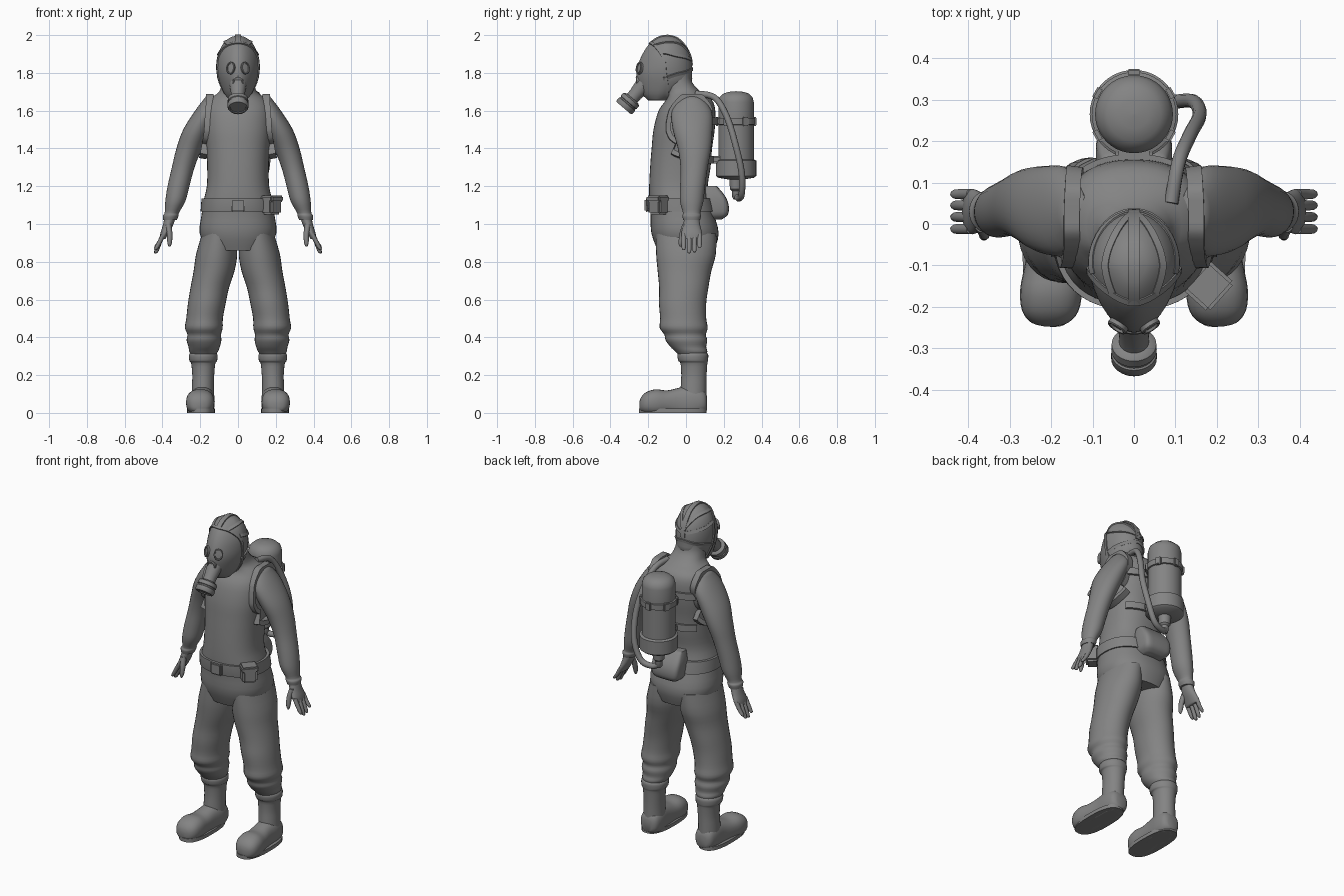
import bpy, bmesh, math
from mathutils import Vector, Matrix
from mathutils.bvhtree import BVHTree

old = bpy.data.objects.get("Cube")
if old:
    bpy.data.objects.remove(old, do_unlink=True)

grey = bpy.data.materials.new("plain_grey")
grey.use_nodes = True
tone = (0.23, 0.23, 0.23, 1)
grey.diffuse_color = tone
for node in grey.node_tree.nodes:
    if node.type == 'BSDF_PRINCIPLED':
        node.inputs["Base Color"].default_value = tone


def finish(name, bm, angle=40):
    bmesh.ops.recalc_face_normals(bm, faces=bm.faces)
    mesh = bpy.data.meshes.new(name)
    bm.to_mesh(mesh)
    bm.free()
    mesh.materials.append(grey)
    mesh.shade_smooth()
    mesh.set_sharp_from_angle(angle=math.radians(angle))
    obj = bpy.data.objects.new(name, mesh)
    bpy.context.collection.objects.link(obj)
    return obj


def smooth_path(pts, steps, closed=False):
    """Catmull-Rom samples through points of any dimension."""
    n, out = len(pts), []
    get = (lambda i: pts[i % n]) if closed else (lambda i: pts[min(max(i, 0), n - 1)])
    for i in range(n if closed else n - 1):
        a, b, c, d = get(i - 1), get(i), get(i + 1), get(i + 2)
        for k in range(steps):
            t = k / steps
            out.append(tuple(q + t * (r - p) / 2 + t * t * (2 * p - 5 * q + 4 * r - s) / 2
                             + t ** 3 * (3 * q - p - 3 * r + s) / 2
                             for p, q, r, s in zip(a, b, c, d)))
    if not closed:
        out.append(tuple(pts[-1]))
    return out


def bridge(bm, rings, closed=False):
    n = len(rings[0])
    pairs = list(zip(rings, rings[1:])) + ([(rings[-1], rings[0])] if closed else [])
    for a, b in pairs:
        for i in range(n):
            j = (i + 1) % n
            bm.faces.new((a[i], a[j], b[j], b[i]))
    if not closed:
        bm.faces.new(rings[0])
        bm.faces.new(rings[-1])


def loft(name, sections, sides=28, power=2, along_y=False, taper=0, flip=1, steps=3):
    """Skin through sections (x, y, z, radius, radius); power squares them off."""
    bm, rings = bmesh.new(), []
    for x, y, z, ra, rb in smooth_path(sections, steps):
        ring = []
        for i in range(sides):
            t = math.tau * i / sides
            c, s = math.cos(t), math.sin(t)
            u = math.copysign(abs(c) ** (2 / power), c) * ra
            v = math.copysign(abs(s) ** (2 / power), s) * rb
            u *= 1 + taper * min(s, 0)
            co = (x + u, y, max(z + v, 0)) if along_y else (x + u, y + v, z)
            ring.append(bm.verts.new((co[0] * flip, co[1], co[2])))
        rings.append(ring)
    bridge(bm, rings)
    return finish(name, bm, 60)


def lathe(name, profile, origin, axis=(0, 0, 1), sides=32, stretch=1):
    """Turn (radius, height) points around an axis."""
    turn = Vector(axis).to_track_quat('Z', 'Y').to_matrix()
    bm, rings = bmesh.new(), []
    for r, h in profile:
        ring = [Vector((r * math.cos(math.tau * i / sides),
                        stretch * r * math.sin(math.tau * i / sides), h)) for i in range(sides)]
        rings.append([bm.verts.new(Vector(origin) + turn @ p) for p in ring])
    bridge(bm, rings)
    return finish(name, bm)


def block(name, centre, size, turn=0, bevel=0.008):
    bm = bmesh.new()
    bmesh.ops.create_cube(bm, size=1, matrix=Matrix.Translation(centre)
                          @ Matrix.Rotation(turn, 4, 'Z') @ Matrix.Diagonal((*size, 1)))
    bmesh.ops.bevel(bm, geom=bm.edges[:], offset=bevel, segments=2, affect='EDGES')
    return finish(name, bm, 50)


def surface(*objs):
    verts, polys = [], []
    for o in objs:
        base = len(verts)
        verts += [v.co.copy() for v in o.data.vertices]
        polys += [[base + i for i in p.vertices] for p in o.data.polygons]
    return BVHTree.FromPolygons(verts, polys)


def strap(name, pts, centre, width, thick, tree, closed=False, flip=1):
    """Flat band laid on a surface, facing away from the centre."""
    mirror = Vector((flip, 1, 1))
    centre = Vector(centre) * mirror
    path = []
    for p in smooth_path(pts, 8, closed):
        p = Vector(p) * mirror
        out = (p - centre).normalized()
        hit = tree.ray_cast(p + out * 0.06, -out, 0.12)[0]
        path.append(hit or p)
    bm, rings, n = bmesh.new(), [], len(path)
    for i, p in enumerate(path):
        after = path[(i + 1) % n] if closed else path[min(i + 1, n - 1)]
        tangent = (after - path[i - 1 if closed else max(i - 1, 0)]).normalized()
        out = (p - centre).normalized()
        side = tangent.cross(out).normalized() * width / 2
        rings.append([bm.verts.new(p + s * side + h * out)
                      for s, h in ((-1, -0.012), (1, -0.012), (1, thick), (-1, thick))])
    bridge(bm, rings, closed)
    return finish(name, bm)


# Body
torso = loft("torso", [(0, 0, .86, .16, .15), (0, -.005, .95, .203, .178), (0, -.02, 1.05, .193, .168),
                       (0, -.035, 1.12, .183, .16), (0, -.04, 1.2, .165, .155), (0, -.03, 1.3, .163, .16),
                       (0, -.022, 1.4, .168, .16), (0, -.01, 1.5, .178, .162), (0, .005, 1.6, .175, .15),
                       (0, .015, 1.66, .15, .12), (0, -.015, 1.7, .1, .092),
                       (0, -.045, 1.75, .085, .078), (0, -.045, 1.8, .08, .07)], 40, 2.3)
limbs = {}
for s, tag in ((1, "left_"), (-1, "right_")):
    # Sleeve with gathered cuff
    limbs[s] = loft(tag + "arm", [(.14, .03, 1.675, .03, .05), (.165, .03, 1.6, .062, .105),
                                  (.215, .035, 1.5, .075, .105), (.258, .045, 1.4, .068, .088),
                                  (.29, .043, 1.3, .06, .072), (.315, .035, 1.2, .058, .066),
                                  (.332, .03, 1.12, .053, .062), (.35, .03, 1.06, .038, .046),
                                  (.356, .03, 1.045, .042, .05), (.36, .03, 1.02, .036, .044)], flip=s)
    # Hand
    loft(tag + "palm", [(.355, .03, 1.05, .03, .036), (.372, .03, .99, .027, .046),
                        (.389, .03, .95, .022, .055), (.4, .03, .92, .015, .05)], 20, flip=s)
    for name, y, tip in (("index", -.012, .862), ("middle", .017, .845), ("ring", .045, .85), ("little", .072, .872)):
        loft(tag + name + "_finger", [(.392, y, .95, .013, .013), (.412, y, .91, .013, .013),
                                      (.432, y, tip + .01, .011, .011), (.437, y, tip, .004, .004)], 10, flip=s)
    loft(tag + "thumb", [(.37, .0, 1.0, .016, .02), (.362, -.018, .95, .015, .017),
                         (.362, -.028, .9, .012, .012), (.363, -.03, .88, .004, .004)], 10, flip=s)
    # Baggy trouser leg
    loft(tag + "trouser_leg", [(.1, 0, .95, .09, .16), (.113, 0, .84, .109, .158), (.127, -.008, .75, .108, .142),
                               (.15, -.012, .66, .102, .13), (.165, -.018, .58, .1, .125),
                               (.177, -.015, .5, .097, .122), (.181, -.012, .45, .1, .127),
                               (.179, -.005, .415, .089, .11), (.18, .002, .385, .092, .11),
                               (.179, .012, .35, .083, .095), (.182, .028, .325, .076, .085),
                               (.183, .035, .3, .06, .07)], 32, flip=s)
    # Boot
    loft(tag + "boot_shaft", [(.184, .036, .318, .068, .075), (.184, .036, .305, .076, .082),
                              (.184, .038, .275, .073, .078), (.184, .042, .262, .064, .071),
                              (.184, .042, .2, .058, .067), (.186, .04, .14, .058, .068),
                              (.187, .038, .06, .06, .07)], flip=s)
    loft(tag + "boot_foot", [(.186, .112, .05, .03, .035), (.186, .095, .06, .055, .06),
                             (.187, .04, .06, .064, .085), (.19, -.03, .055, .062, .08),
                             (.196, -.1, .055, .068, .064), (.2, -.16, .055, .075, .07),
                             (.202, -.21, .052, .068, .058), (.203, -.238, .045, .045, .038),
                             (.203, -.247, .04, .015, .015)], 24, 2.4, True, flip=s)
    loft(tag + "boot_sole", [(.195, -.07, 0, .074, .179), (.195, -.07, .022, .074, .179)],
         32, 2.6, flip=s, steps=1)

# Masked head
head = loft("masked_head", [(0, -.15, 1.655, .045, .05), (0, -.135, 1.69, .072, .1), (0, -.115, 1.75, .097, .142),
                            (0, -.115, 1.8, .107, .147), (0, -.11, 1.85, .109, .141), (0, -.105, 1.9, .103, .125),
                            (0, -.103, 1.95, .082, .094), (0, -.1, 1.985, .045, .052),
                            (0, -.1, 1.997, .008, .01)], 40, taper=.22)
skin = surface(head)
middle = (0, -.1, 1.84)
half_rim = [(.065, -.16, 1.94), (.1, -.12, 1.88), (.105, -.11, 1.8), (.085, -.1, 1.72)]
rim = [(0, -.19, 1.96)] + half_rim + [(0, -.1, 1.66)] + [(-x, y, z) for x, y, z in reversed(half_rim)]
strap("mask_rim", rim, middle, .016, .006, skin, True)
strap("crown_strap", [(0, -.19, 1.95), (0, -.1, 2), (0, -.02, 1.95), (0, .03, 1.84)], middle, .03, .005, skin)
for name, front, back in (("temple_strap", 1.91, 1.87), ("cheek_strap", 1.77, 1.82)):
    strap(name, [(.1, -.12, front), (.09, -.04, (front + back) / 2), (0, .04, back),
                 (-.09, -.04, (front + back) / 2), (-.1, -.12, front)], middle, .018, .005, skin)
for s, tag in ((1, "left_"), (-1, "right_")):
    spot, normal, _, _ = skin.ray_cast(Vector((.037 * s, -1, 1.825)), Vector((0, 1, 0)))
    lathe(tag + "eyepiece", [(.025, -.01), (.026, .008), (.023, .011), (.019, .01), (.018, .004), (.001, .005)],
          spot, normal, 24, 1.3)
    strap(tag + "brow_strap", [(.05, -.17, 1.95), (.065, -.1, 1.96), (.045, -.03, 1.95), (0, .02, 1.88)],
          middle, .018, .005, skin, flip=s)

# Breathing valve and filter canister
lathe("front_valve", [(.03, -.02), (.03, .01), (.025, .014), (.019, .012), (.018, .007), (.001, .008)],
      (0, -.25, 1.755), (0, -1, -.1), 24)
lathe("filter_canister", [(.045, -.13), (.036, -.06), (.036, -.035), (.046, -.032), (.054, -.026), (.055, -.005),
                          (.051, -.002), (.051, .004), (.055, .007), (.055, .028), (.05, .035),
                          (.042, .035), (.04, .03), (.001, .03)], (0, -.307, 1.64), (0, -.65, -.76))

# Belt, buckle and pouches
loft("belt", [(0, -.024, 1.065, .198, .178), (0, -.03, 1.1, .196, .178), (0, -.034, 1.135, .193, .174)],
     48, 2.3, steps=1)
block("buckle", (0, -.208, 1.1), (.075, .026, .072))
block("hip_pouch", (.178, -.148, 1.095), (.088, .075, .09), math.radians(48), .012)
block("hip_pouch_flap", (.18, -.15, 1.133), (.096, .084, .034), math.radians(48))
loft("rear_pouch", [(0, .14, 1.025, .06, .05), (0, .158, 1.05, .085, .064), (0, .16, 1.1, .092, .066),
                    (0, .15, 1.15, .09, .056), (0, .13, 1.2, .078, .034)], 32, 5)

# Harness
for s, tag in ((1, "left_"), (-1, "right_")):
    strap(tag + "shoulder_strap", [(.135, .15, 1.52), (.145, .125, 1.63), (.15, .03, 1.69), (.15, -.075, 1.66),
                                   (.157, -.125, 1.58), (.163, -.125, 1.48), (.178, -.08, 1.39),
                                   (.185, .0, 1.36), (.175, .08, 1.38), (.15, .125, 1.43)],
          (.155, .01, 1.52), .038, .014, surface(torso, limbs[s]), True, s)
for name, z in (("upper_back_strap", 1.545), ("lower_back_strap", 1.34)):
    strap(name, [(-.15, .1, z), (-.08, .13, z), (0, .15, z), (.08, .13, z), (.15, .1, z)],
          (0, -.03, z), .04, .014, surface(torso))
    block(name + "_bracket", (0, .162, z), (.09, .05, .04))

# Air tank, clamps and hose
lathe("air_tank", [(.012, 1.13), (.02, 1.14), (.022, 1.175), (.032, 1.185), (.036, 1.235), (.095, 1.245),
                   (.107, 1.255), (.107, 1.335), (.094, 1.342), (.094, 1.525), (.102, 1.527), (.102, 1.56),
                   (.094, 1.562), (.094, 1.645), (.087, 1.672), (.065, 1.692), (.035, 1.7), (.001, 1.703)],
      (0, .265, 0), sides=40)
for i in range(6):
    a = math.tau * (i + .5) / 6
    block("tank_clamp", (.1 * math.cos(a), .265 + .1 * math.sin(a), 1.543), (.018, .034, .046), a, .004)

path = [(0, .268, 1.15), (.035, .28, 1.135), (.1, .295, 1.16), (.145, .295, 1.27), (.158, .262, 1.42),
        (.135, .215, 1.57), (.108, .15, 1.67), (.09, .05, 1.69)]
curve = bpy.data.curves.new("air_hose", 'CURVE')
curve.dimensions = '3D'
curve.bevel_depth = .017
curve.use_fill_caps = True
spline = curve.splines.new('POLY')
samples = smooth_path(path, 6)
spline.points.add(len(samples) - 1)
for point, co in zip(spline.points, samples):
    point.co = (*co, 1)
spline.use_smooth = True
curve.materials.append(grey)
bpy.context.collection.objects.link(bpy.data.objects.new("air_hose", curve))
